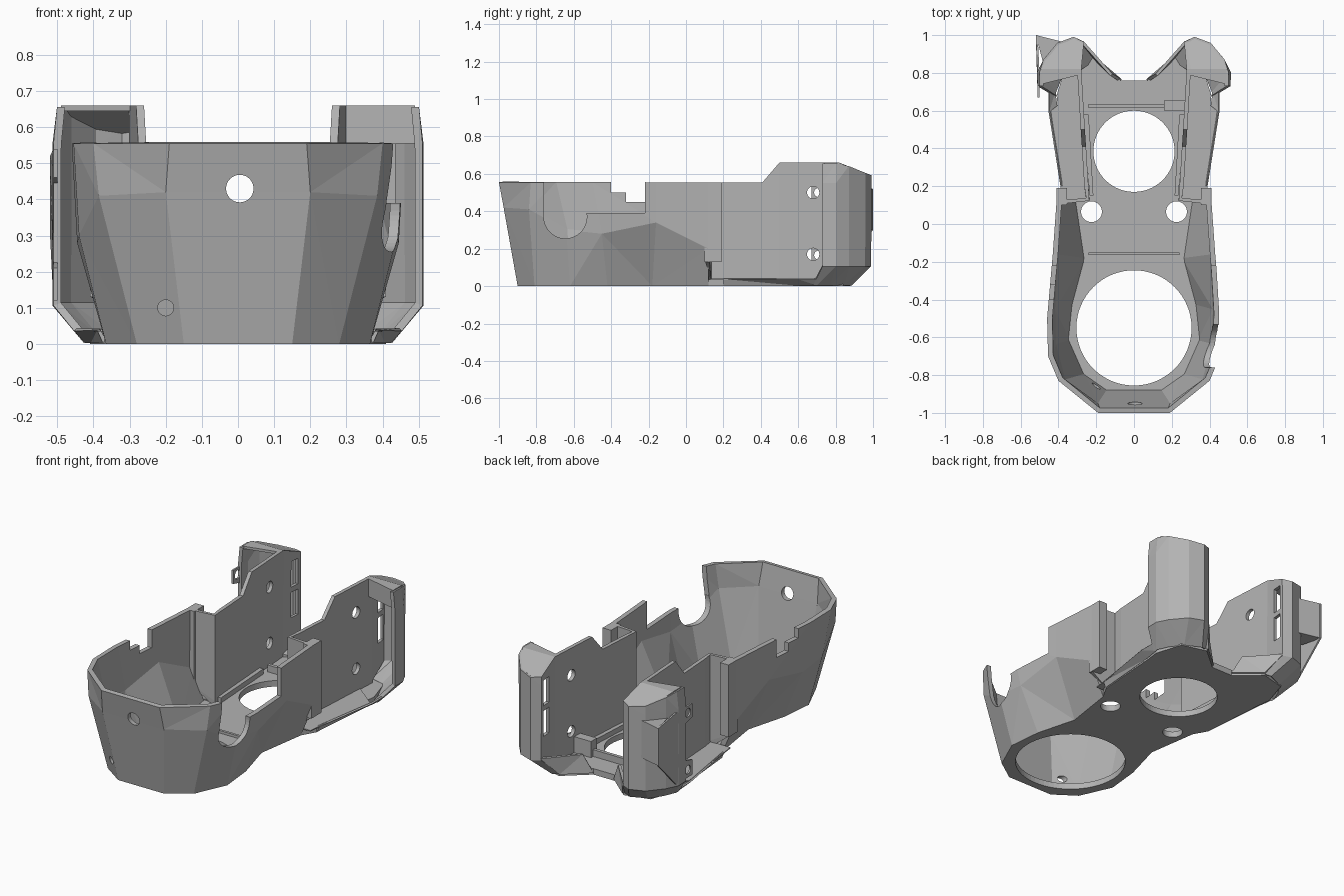
import bpy, bmesh, math
from mathutils import Matrix, Vector

cube = bpy.data.objects.get("Cube")
if cube:
    bpy.data.objects.remove(cube)

grey = bpy.data.materials.new("plain_grey")
grey.use_nodes = True
colour = (0.45, 0.45, 0.45, 1)
grey.diffuse_color = colour
grey.node_tree.nodes["Principled BSDF"].inputs["Base Color"].default_value = colour


def finish(name, bm):
    mesh = bpy.data.meshes.new(name)
    bm.to_mesh(mesh)
    bm.free()
    mesh.materials.append(grey)
    ob = bpy.data.objects.new(name, mesh)
    bpy.context.collection.objects.link(ob)
    return ob


def apply(ob, mod):
    with bpy.context.temp_override(object=ob, active_object=ob):
        bpy.ops.object.modifier_apply(modifier=mod.name)


def loft(name, rows, depth, offset, side=1):
    """Shell through rows of points, thickened."""
    bm = bmesh.new()
    grid = [[bm.verts.new((x * side, y, z)) for x, y, z in row] for row in rows]
    for a, b in zip(grid, grid[1:]):
        for i in range(len(a) - 1):
            quad = [a[i], a[i + 1], b[i + 1], b[i]]
            bm.faces.new(quad if side > 0 else quad[::-1])
    bmesh.ops.triangulate(bm, faces=bm.faces[:])
    ob = finish(name, bm)
    mod = ob.modifiers.new("thickness", 'SOLIDIFY')
    mod.thickness, mod.offset = depth, offset
    apply(ob, mod)
    return ob


def prism(name, points, extrude):
    """Solid from a planar outline pushed along a vector."""
    bm = bmesh.new()
    face = bm.faces.new([bm.verts.new(p) for p in points])
    top = bmesh.ops.extrude_face_region(bm, geom=[face])
    bmesh.ops.translate(bm, vec=extrude,
                        verts=[v for v in top["geom"] if isinstance(v, bmesh.types.BMVert)])
    bmesh.ops.recalc_face_normals(bm, faces=bm.faces[:])
    return finish(name, bm)


def box(name, lo, hi):
    x, y, z = lo
    X, Y, Z = hi
    return prism(name, [(x, y, z), (X, y, z), (X, Y, z), (x, Y, z)], (0, 0, Z - z))


def rod(name, centre, radius, length, axis='Z', sides=48):
    bm = bmesh.new()
    turn = {'X': Matrix.Rotation(math.pi / 2, 4, 'Y'),
            'Y': Matrix.Rotation(math.pi / 2, 4, 'X'), 'Z': Matrix()}[axis]
    bmesh.ops.create_cone(bm, cap_ends=True, segments=sides, radius1=radius, radius2=radius,
                          depth=length, matrix=Matrix.Translation(Vector(centre)) @ turn)
    return finish(name, bm)


def cut(ob, cutter):
    cutter.hide_render = True
    mod = ob.modifiers.new("cut", 'BOOLEAN')
    mod.operation, mod.solver, mod.object = 'DIFFERENCE', 'EXACT', cutter
    apply(ob, mod)
    bpy.data.objects.remove(cutter)


def both_sides(half):
    """Mirror a front-to-back half outline into one running from -x round to +x."""
    return [(-x, *rest) for x, *rest in reversed(half)] + list(half)


# Faceted front bowl: bottom, crease and rim
low = [(.15, -.9, 0), (.28, -.81, 0), (.365, -.62, 0), (.345, -.42, 0), (.28, -.18, 0), (.325, .12, 0)]
mid = [(.2, -.975, .42), (.385, -.84, .41), (.44, -.64, .3), (.445, -.45, .28), (.43, -.16, .34), (.41, .12, .2)]
rim = [(.19, -1, .555), (.4, -.83, .555), (.455, -.7, .555), (.46, -.5, .555), (.43, -.16, .555), (.41, .12, .555)]
bowl = loft("front_bowl", [both_sides(r) for r in (low, mid, rim)], .028, -1)
cut(bowl, rod("cutter", (.005, -1, .43), .038, .3, 'Y'))
cut(bowl, rod("cutter", (-.2, -.88, .1), .022, .2, 'Y'))
cut(bowl, box("cutter", (.3, -.76, .39), (.6, -.22, .7)))
cut(bowl, rod("cutter", (.45, -.645, .37), .115, .3, 'X'))
cut(bowl, box("cutter", (-.6, -.4, .5), (-.3, -.22, .7)))
cut(bowl, box("cutter", (-.6, -.32, .45), (-.3, -.22, .7)))

# Floor plate with openings
edge = list(low)
edge += [(.37, .2, 0), (.4, .6, 0), (.41, .68, 0), (.36, .84, 0), (.21, .88, 0), (.07, .76, 0)]
floor = prism("floor_plate", both_sides(edge), (0, 0, .035))
cut(floor, rod("cutter", (0, -.55, 0), .305, .3, sides=64))
cut(floor, rod("cutter", (0, .385, 0), .215, .3, sides=64))
for s in (-1, 1):
    cut(floor, rod("cutter", (s * .225, .065, 0), .055, .3))

# Low cross ribs on the floor
box("rear_cross_rib", (-.24, .615, .03), (.17, .635, .075))
box("middle_cross_rib", (-.24, -.165, .03), (.24, -.15, .05))
box("small_block", (.16, .6, .03), (.28, .655, .13))


def wall_top(y):
    if y < .41:
        return .555
    return min(.66, .555 + (y - .41) * 1.17, .66 - (y - .82) * .42)


# Rear side walls with hooked corner columns: plan position and foot position
plan = [(.405, .115), (.245, .13), (.252, .2), (.265, .41), (.271, .5), (.29, .82),
        (.275, .96), (.32, .98), (.4, .95), (.47, .865), (.503, .8), (.5, .73)]
foot = plan[:6] + [(.21, .87), (.25, .88), (.34, .84), (.39, .77), (.42, .7), (.42, .68)]
for s, side in ((1, "left"), (-1, "right")):
    base = [(x, y, .13 if y < .12 else .012) for x, y in foot]
    knee = [(x, y, .15 if i == 0 else .05 if i < 6 else .11) for i, (x, y) in enumerate(plan)]
    shoulder = [(x, y, .55) for x, y in plan]
    top = [(min(x, .49) if y > .7 else x, y, wall_top(y) if x < .48 else .655) for x, y in plan]
    wall = loft(side + "_rear_wall", [base, knee, shoulder, top], .022, 0, s)
    for z in (.17, .5):
        cut(wall, rod("cutter", (s * .28, .68, z), .033, .1, 'X', 24))
    for z in (.24, .42):
        cut(wall, box("cutter", (min(s * .24, s * .305), .885, z), (max(s * .24, s * .305), .942, z + .15)))

    # Column roof: flat strip and sloped cap
    flat = [(.285, .79), (.49, .74), (.49, .82), (.285, .82)]
    prism(side + "_roof_strip", [(s * x, y, .645) for x, y in flat], (0, 0, .015))
    slope = [(.285, .82), (.49, .82), (.47, .865), (.4, .95), (.32, .98), (.275, .96)]
    prism(side + "_roof_cap", [(s * x, y, wall_top(y) - .015) for x, y in slope], (0, 0, .015))

    # Floor lip outside the wall, flaring upward
    loft(side + "_floor_lip", [[(.25, .13, .037), (.29, .72, .037)], [(.38, .13, .037), (.44, .6, .037)]], .006, 0, s)
    loft(side + "_lip_edge", [[(.37, .2, .006), (.405, .6, .006), (.42, .7, .006)],
                              [(.385, .2, .04), (.45, .6, .04), (.45, .7, .04)]], .01, 0, s)

    # Sloping wing behind the floor
    loft(side + "_rear_wing", [[(.07, .76, .012), (.21, .88, .012)], [(.12, .79, .12), (.275, .965, .12)]], .016, 0, s)

    # Post where the bowl meets the rear wall, and the inner rail
    xs = sorted((s * .355, s * .41))
    box(side + "_post", (xs[0], .1, .13), (xs[1], .19, .555))
    prism(side + "_inner_rail", [(s * .235, .15, .03), (s * .215, .15, .03), (s * .24, .58, .03), (s * .27, .58, .03)],
          (0, 0, .035))

# Closed upper front of the left column
prism("left_column_front", [(.285, .79, .555), (.495, .74, .555), (.49, .74, .655), (.285, .79, .655)], (0, .015, 0))

# Mounting plate on the right column
outline = [(.67, .12), (.67, .21), (.75, .23), (.75, .44), (.67, .46), (.67, .54),
           (.82, .54), (1, .52), (1, .3), (.82, .12)]
plate = prism("right_mounting_plate", [(-.5 - max(0, y - .8) * .05, y, z) for y, z in outline], (-.01, 0, 0))
for z in (.165, .5):
    cut(plate, rod("cutter", (-.5, .71, z), .025, .1, 'X', 24))
prism("right_mount_bridge", [(-.38, .965, .3), (-.52, 1, .3), (-.48, .85, .3)], (0, 0, .22))
